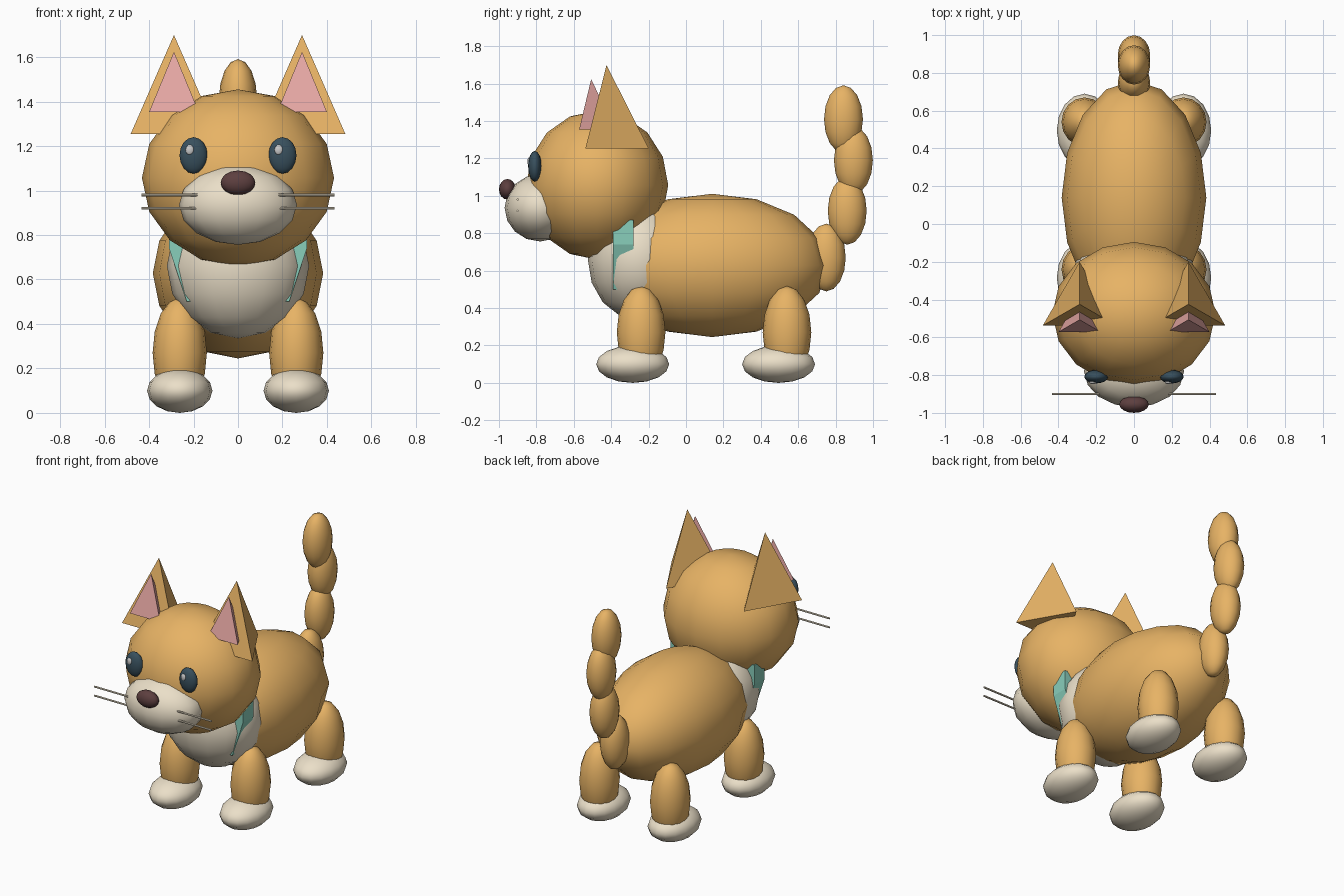
import bpy, bmesh

if "Cube" in bpy.data.objects:
    bpy.data.objects.remove(bpy.data.objects["Cube"])


def material(name, r, g, b):
    m = bpy.data.materials.new(name)
    m.diffuse_color = (r, g, b, 1)
    m.use_nodes = True
    m.node_tree.nodes["Principled BSDF"].inputs["Base Color"].default_value = m.diffuse_color
    return m


ORANGE = material("orange fur", 0.80, 0.45, 0.13)
CREAM = material("cream fur", 0.83, 0.74, 0.58)
PINK = material("pink", 0.82, 0.40, 0.38)
DARK = material("dark eye", 0.04, 0.08, 0.11)
BROWN = material("nose brown", 0.11, 0.05, 0.05)
WHITE = material("white", 0.95, 0.95, 0.92)
TEAL = material("teal cloth", 0.25, 0.62, 0.50)


def finish(name, mat):
    o = bpy.context.object
    o.name = name
    o.data.materials.append(mat)
    return o


def ball(name, loc, radii, mat, seg=16, rings=8):
    bpy.ops.mesh.primitive_uv_sphere_add(segments=seg, ring_count=rings, radius=1, location=loc)
    o = finish(name, mat)
    o.scale = radii
    bpy.ops.object.shade_smooth()
    return o


def ear_cone(name, loc, radius, height, mat):
    bpy.ops.mesh.primitive_cone_add(vertices=3, radius1=radius, radius2=0, depth=height, location=loc)
    return finish(name, mat)


# Body, chest and head
ball("body", (0, 0.14, 0.628), (0.383, 0.62, 0.383), ORANGE)
ball("chest", (0, -0.25, 0.66), (0.32, 0.275, 0.325), CREAM)
ball("head", (0, -0.475, 1.057), (0.432, 0.38, 0.398), ORANGE)

# Muzzle and nose
ball("muzzle", (0, -0.78, 0.936), (0.265, 0.19, 0.18), CREAM)
ball("nose", (0, -0.955, 1.035), (0.078, 0.045, 0.055), BROWN)

for side, s in (("left", 1), ("right", -1)):
    # Eyes with highlights on the same side of each
    ball(f"eye_{side}", (s * 0.2, -0.808, 1.158), (0.063, 0.036, 0.082), DARK)
    ball(f"eye_highlight_{side}", (s * 0.2 - 0.017, -0.838, 1.183), (0.019, 0.01, 0.023), WHITE)

    # Ears: three-sided pyramids
    ear_cone(f"ear_{side}", (s * 0.288, -0.425, 1.477), 0.225, 0.445, ORANGE)
    ear_cone(f"inner_ear_{side}", (s * 0.288, -0.507, 1.489), 0.129, 0.27, PINK)

    # Whiskers
    for i, z in enumerate((0.92, 0.98)):
        bpy.ops.mesh.primitive_cylinder_add(vertices=8, radius=0.006, depth=0.25,
                                            location=(s * 0.308, -0.9, z), rotation=(0, 1.5708, 0))
        finish(f"whisker_{side}_{i + 1}", CREAM)

    # Legs and paws
    for end, y in (("front", -0.24), ("back", 0.54)):
        ball(f"{end}_leg_{side}", (s * 0.262, y, 0.27), (0.122, 0.13, 0.248), ORANGE)
        ball(f"{end}_paw_{side}", (s * 0.262, y - 0.045, 0.1), (0.147, 0.195, 0.1), CREAM)

# Tail: four overlapping beads
for i, (y, z) in enumerate(((0.75, 0.67), (0.862, 0.92), (0.895, 1.19), (0.842, 1.41))):
    ball(f"tail_{i + 1}", (0, y, z), (0.086, 0.104, 0.181), ORANGE)

# Neckerchief: a thick tapered slab mostly sunk in the chest
outline = [(-0.31, 0.87), (-0.31, 0.74), (-0.23, 0.5), (0.23, 0.5), (0.31, 0.74), (0.31, 0.87)]
bm = bmesh.new()
face = bm.faces.new([bm.verts.new((x, -0.39, z)) for x, z in outline])
ext = bmesh.ops.extrude_face_region(bm, geom=[face])
bmesh.ops.translate(bm, vec=(0, 0.11, 0),
                    verts=[v for v in ext["geom"] if isinstance(v, bmesh.types.BMVert)])
bmesh.ops.recalc_face_normals(bm, faces=bm.faces)
mesh = bpy.data.meshes.new("neckerchief")
bm.to_mesh(mesh)
bm.free()
mesh.materials.append(TEAL)
bpy.context.collection.objects.link(bpy.data.objects.new("neckerchief", mesh))
